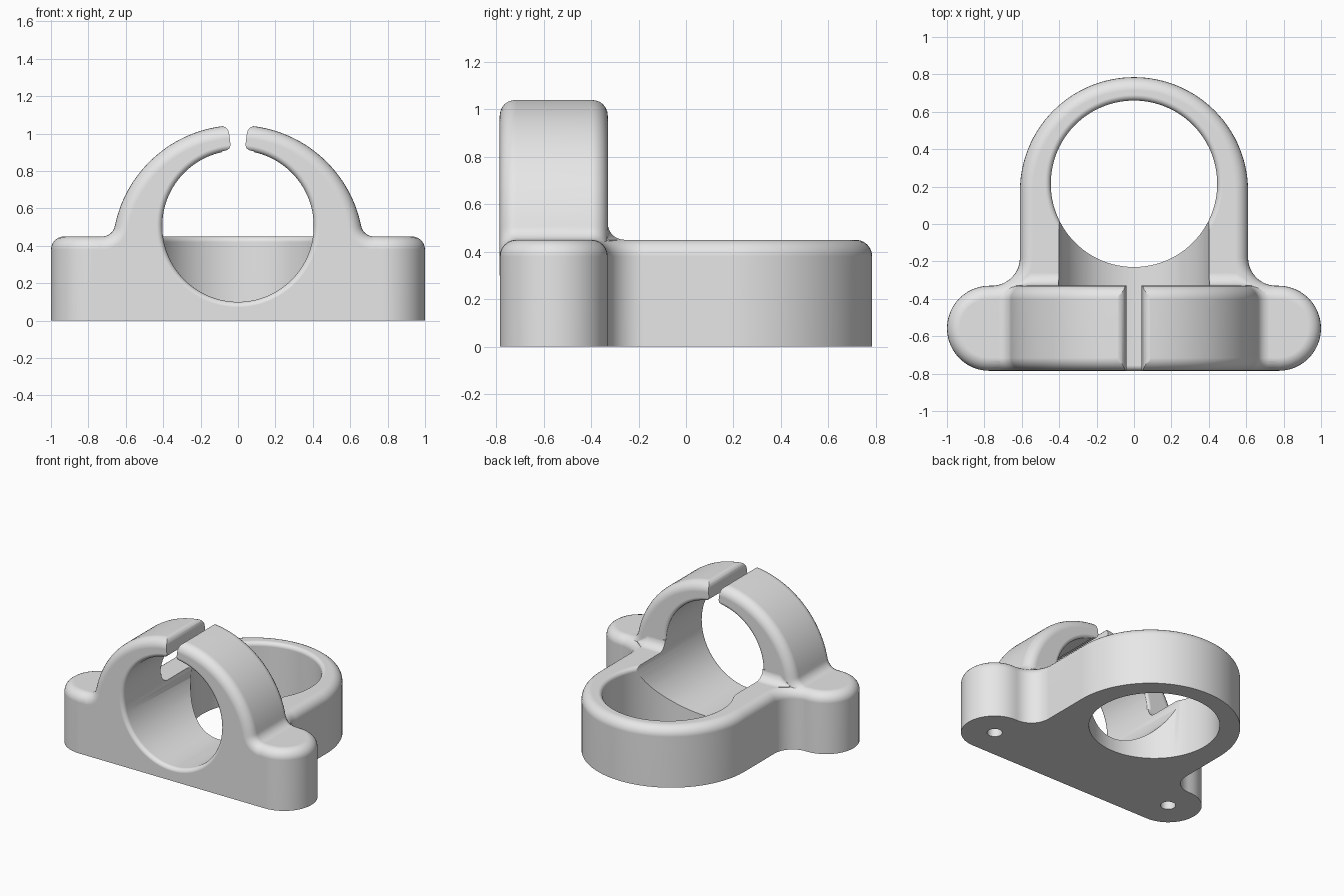
import bpy, bmesh, math
from mathutils import Vector
from math import sin, cos, radians

cube = bpy.data.objects.get("Cube")
if cube:
    bpy.data.objects.remove(cube, do_unlink=True)

FRONT, BACK, TOP, ROUND = -0.785, -0.33, 0.45, 0.07
BORE_Z, BORE_R = 0.505, 0.405
RING_Y, RING_R = 0.215, 0.445

grey = bpy.data.materials.new("plain grey")
grey.use_nodes = True
grey.diffuse_color = (0.8, 0.8, 0.8, 1)
grey.node_tree.nodes["Principled BSDF"].inputs["Base Color"].default_value = (0.8, 0.8, 0.8, 1)


def arc(cx, cy, r, a0, a1, n):
    angles = [radians(a0 + (a1 - a0) * i / n) for i in range(n + 1)]
    return [(cx + r * cos(a), cy + r * sin(a)) for a in angles]


def mirrored(half):
    """Close a half profile that ends on the centre line."""
    return half + [(-x, y) for x, y in reversed(half) if x > 1e-6]


def loft(name, rings):
    bm = bmesh.new()
    rows = [[bm.verts.new(p) for p in ring] for ring in rings]
    n = len(rows[0])
    for a, b in zip(rows, rows[1:]):
        for i in range(n):
            j = (i + 1) % n
            bm.faces.new((a[i], a[j], b[j], b[i]))
    bm.faces.new(rows[0])
    bm.faces.new(rows[-1])
    bmesh.ops.recalc_face_normals(bm, faces=bm.faces)
    mesh = bpy.data.meshes.new(name)
    bm.to_mesh(mesh)
    bm.free()
    mesh.materials.append(grey)
    obj = bpy.data.objects.new(name, mesh)
    bpy.context.collection.objects.link(obj)
    return obj


def along_y(points, y):
    return [Vector((x, y, z)) for x, z in points]


def along_z(points, z):
    return [Vector((x, y, z)) for x, y in points]


def circle(cx, cy, r, n=96):
    return arc(cx, cy, r, 0, 360 - 360 / n, n - 1)


def combine(target, other, operation):
    """Apply a boolean and discard the helper."""
    other.hide_render = True
    mod = target.modifiers.new("join", 'BOOLEAN')
    mod.operation = operation
    mod.solver = 'EXACT'
    mod.object = other
    bpy.context.view_layer.objects.active = target
    bpy.ops.object.modifier_apply(modifier=mod.name)
    bpy.data.objects.remove(other, do_unlink=True)


# quarter-round steps: (inset, drop from the end face)
STEPS = [(ROUND * (1 - cos(radians(t))), ROUND * (1 - sin(radians(t))))
         for t in range(0, 91, 15)]


# base plate: round ring end, straight sides and two ears
def base_outline(d):
    ear_r = (BACK - FRONT) / 2
    half = arc(1 - ear_r, FRONT + ear_r, ear_r - d, -90, 90, 24)
    half += arc(0.76, -0.18, 0.15 + d, 270, 180, 12)
    half += arc(0, 0.175, 0.61 - d, 0, 90, 32)
    return mirrored(half)


base = loft("bracket_body", [along_z(base_outline(0), 0)]
            + [along_z(base_outline(d), TOP - h) for d, h in STEPS])


# clamp: domed block with filleted feet
def clamp_outline(d):
    cz, big, fillet = 0.373, 0.672, 0.07
    lift = TOP + fillet - cz
    a = math.degrees(math.asin(lift / (big + fillet)))
    foot_x = math.sqrt((big + fillet) ** 2 - lift ** 2)
    half = [(foot_x, 0.3)]
    half += arc(foot_x, TOP + fillet, fillet + d, 270, 180 + a, 8)
    half += arc(0, cz, big - d, a, 90, 32)[1:]
    return [(x, z - 0.0004) for x, z in mirrored(half)]


EPS = 0.0003
clamp = loft("clamp",
             [along_y(clamp_outline(d), FRONT - EPS + h) for d, h in reversed(STEPS)]
             + [along_y(clamp_outline(d), BACK + EPS - h) for d, h in STEPS])


# rounded lip profile for the ends of a bore: (extra radius, distance from the end)
LIP = [(0.03 * (1 - cos(radians(t))), 0.03 * (1 - sin(radians(t))))
       for t in range(0, 91, 18)]


def bore(name, r, spans):
    return loft(name, [along_y(circle(0, BORE_Z, r + e), y) for e, y in spans])


# arms get a rounded rear edge inside the clamp
combine(clamp, bore("arm_cutter", BORE_R - 0.005,
                    [(0, -0.9)] + [(e, BACK + EPS - h) for e, h in LIP]
                    + [(0.03, -0.2)]), 'DIFFERENCE')

# slot between the two arm tips, flared to round the tips
tip = [(0.085, 0.8), (0.085, 0.905), (0.06, 0.911), (0.045, 0.922), (0.04, 0.94),
       (0.048, 1.005), (0.054, 1.022), (0.066, 1.034), (0.085, 1.04), (0.085, 1.1)]
slot = tip + [(-x, z) for x, z in reversed(tip)]
combine(clamp, loft("slot_cutter", [along_y(slot, -0.9), along_y(slot, -0.2)]), 'DIFFERENCE')
combine(base, clamp, 'UNION')


# fillet between the rear of the clamp and the base top
def fillet_section(x, r):
    pts = [(BACK - 0.03, TOP - 0.03), (BACK - 0.03, TOP + r)]
    pts += arc(BACK + r, TOP + r, r, 180, 270, 8)
    pts += [(BACK + r, TOP - 0.03)]
    return [Vector((x, y, z)) for y, z in pts]


combine(base, loft("rear_fillet", [fillet_section(x, r) for x, r in
                                   ((-0.63, 0.005), (-0.55, 0.07), (0.55, 0.07), (0.63, 0.005))]),
        'UNION')

# horizontal bore with a rounded front lip
combine(base, bore("bore_cutter", BORE_R,
                   [(0.03, -0.9)] + [(e, FRONT - EPS + h) for e, h in reversed(LIP)]
                   + [(0, 0.2)]), 'DIFFERENCE')

# vertical ring opening with a rounded top lip
combine(base, loft("ring_cutter",
                   [along_z(circle(0, RING_Y, RING_R), -0.1)]
                   + [along_z(circle(0, RING_Y, RING_R + e), TOP - h) for e, h in LIP]
                   + [along_z(circle(0, RING_Y, RING_R + 0.03), 0.5)]), 'DIFFERENCE')

# blind screw holes under the ears
for side in (-1, 1):
    hole = circle(side * 0.77, -0.557, 0.052, 32)
    combine(base, loft("screw_cutter", [along_z(hole, -0.1), along_z(hole, 0.3)]), 'DIFFERENCE')

# smooth shading with crisp edges
bpy.ops.object.select_all(action='DESELECT')
base.select_set(True)
bpy.context.view_layer.objects.active = base
bpy.ops.object.shade_smooth_by_angle(angle=radians(35))
weighted = base.modifiers.new("even_shading", 'WEIGHTED_NORMAL')
weighted.keep_sharp = True
